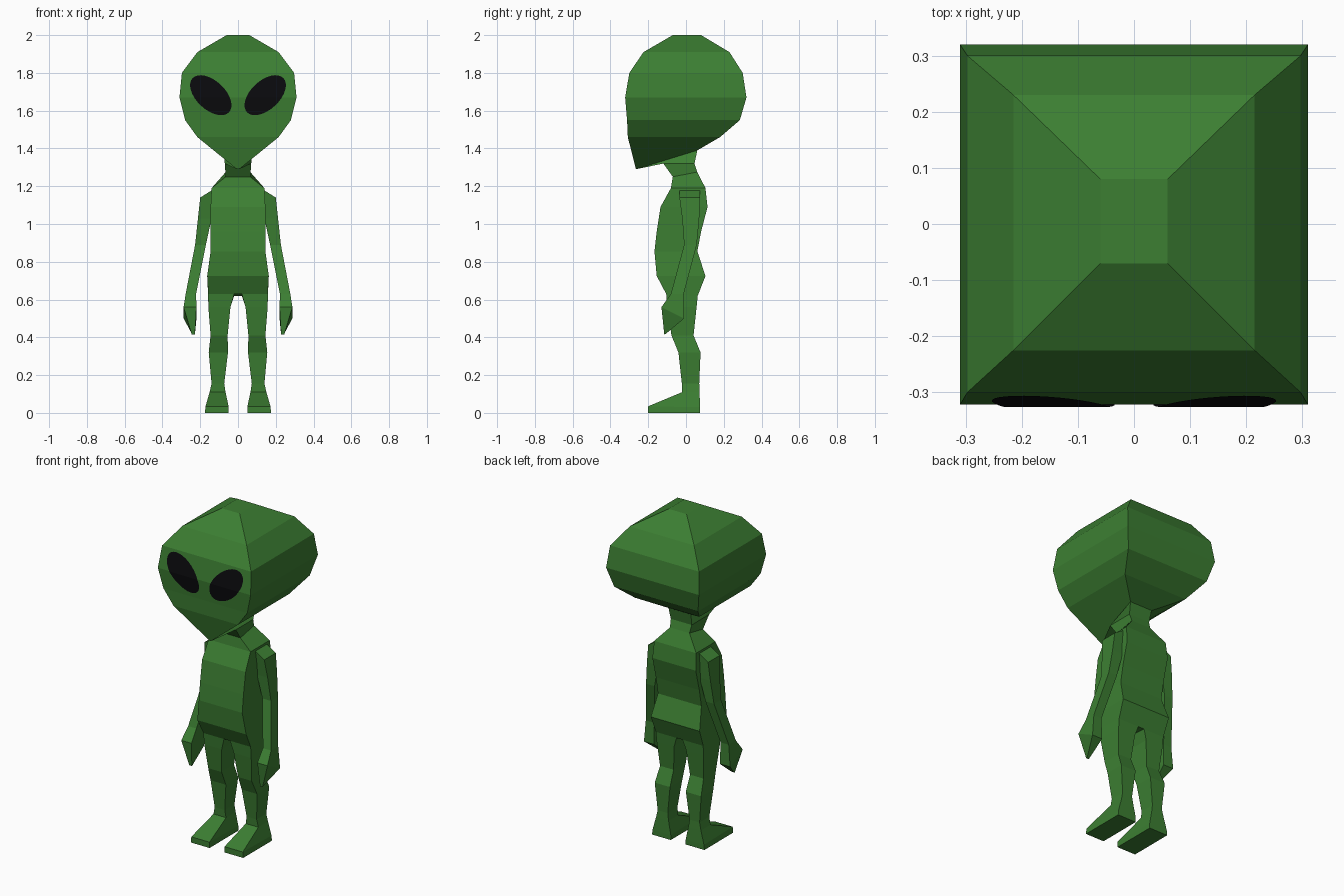
import bpy, bmesh, math
from mathutils import Vector, Matrix

if "Cube" in bpy.data.objects:
    bpy.data.objects.remove(bpy.data.objects["Cube"])


def material(name, rgb):
    m = bpy.data.materials.new(name)
    m.diffuse_color = (*rgb, 1)
    m.use_nodes = True
    m.node_tree.nodes["Principled BSDF"].inputs["Base Color"].default_value = m.diffuse_color
    return m


GREEN = material("skin green", (0.045, 0.21, 0.032))
BLACK = material("eye black", (0.003, 0.003, 0.004))


def finish(name, bm, mat):
    mesh = bpy.data.meshes.new(name)
    bm.to_mesh(mesh)
    bm.free()
    mesh.materials.append(mat)
    obj = bpy.data.objects.new(name, mesh)
    bpy.context.collection.objects.link(obj)
    return obj


def ring(x0, x1, yf, yb, zf, zb, tilt=0, taper=1):
    """Four corners; tilt lowers the x1 side, taper narrows the front edge."""
    mid, half = (x0 + x1) / 2, (x1 - x0) / 2 * taper
    return [Vector((mid - half, yf, zf)), Vector((mid + half, yf, zf + tilt)),
            Vector((x1, yb, zb + tilt)), Vector((x0, yb, zb))]


def loft(name, rings, cap_start=False, cap_end=False, side=1):
    """Join four-cornered rings; side=-1 gives the mirrored limb."""
    bm = bmesh.new()
    loops = [[bm.verts.new((p.x * side, p.y, p.z)) for p in r] for r in rings]
    for a, b in zip(loops, loops[1:]):
        for i in range(4):
            j = (i + 1) % 4
            bm.faces.new((a[i], b[i], b[j], a[j]))
    if cap_start:
        bm.faces.new(loops[0])
    if cap_end:
        bm.faces.new(loops[-1][::-1])
    if side < 0:
        bmesh.ops.reverse_faces(bm, faces=bm.faces[:])
    return finish(name, bm, GREEN)


# Head: half width, front y, back y, height
HEAD = [(0.06, -0.07, 0.08, 2.0), (0.215, -0.225, 0.23, 1.91),
        (0.297, -0.30, 0.30, 1.80), (0.31, -0.322, 0.32, 1.67),
        (0.28, -0.312, 0.285, 1.55), (0.215, -0.308, 0.18, 1.46)]
neck_top = ring(-0.07, 0.07, -0.12, 0.045, 1.32, 1.32)
chin = ring(-0.075, 0.075, -0.265, 0.06, 1.29, 1.39, 0, 0.08)
loft("head", [ring(-w, w, f, b, z, z) for w, f, b, z in HEAD] + [chin, neck_top],
     cap_start=True)

# Neck and torso: half width, front y, back y, front z, back z
TORSO = [(0.065, -0.07, 0.06, 1.25, 1.275), (0.14, -0.08, 0.103, 1.19, 1.19),
         (0.145, -0.135, 0.114, 1.09, 1.09), (0.145, -0.155, 0.08, 0.96, 0.96),
         (0.145, -0.167, 0.06, 0.855, 0.855), (0.163, -0.155, 0.103, 0.725, 0.725),
         (0.158, -0.105, 0.062, 0.63, 0.62)]
loft("torso", [neck_top] + [ring(-w, w, f, b, zf, zb) for w, f, b, zf, zb in TORSO],
     cap_end=True)

# Limbs: inner x, outer x, front y, back y, front z, back z, tilt
ARM = [(0.12, 0.20, -0.035, 0.075, 1.19, 1.19, -0.05),
       (0.14, 0.212, -0.02, 0.07, 1.03, 1.03),
       (0.17, 0.227, -0.01, 0.057, 0.89, 0.89),
       (0.222, 0.277, -0.08, -0.012, 0.63, 0.63)]
HAND = [ARM[-1], (0.22, 0.288, -0.13, -0.01, 0.56, 0.50),
        (0.228, 0.245, -0.115, -0.105, 0.415, 0.42)]
LEG = [(0.02, 0.158, -0.105, 0.062, 0.63, 0.62),
       (0.04, 0.157, -0.098, 0.056, 0.56, 0.56),
       (0.055, 0.145, -0.077, 0.04, 0.41, 0.41),
       (0.053, 0.155, -0.04, 0.077, 0.32, 0.32),
       (0.073, 0.14, -0.022, 0.07, 0.155, 0.155)]
FOOT = [LEG[-1], (0.066, 0.15, -0.02, 0.072, 0.11, 0.11),
        (0.05, 0.172, -0.20, 0.074, 0.035, 0.03),
        (0.05, 0.175, -0.20, 0.074, 0.0, 0.0)]


def eye(name, side):
    """Thin tilted oval that follows the front of the head."""
    bm = bmesh.new()
    bmesh.ops.create_circle(bm, cap_ends=True, segments=32, radius=1)
    shape = (Matrix.Translation((0.144 * side, 0, 1.682))
             @ Matrix.Rotation(-math.radians(43) * side, 4, "Y")
             @ Matrix.Rotation(math.pi / 2, 4, "X")
             @ Matrix.Diagonal((0.132, 0.076, 1, 1)))
    bmesh.ops.transform(bm, matrix=shape, verts=bm.verts)
    bmesh.ops.bisect_plane(bm, geom=bm.verts[:] + bm.edges[:] + bm.faces[:],
                           plane_co=(0, 0, 1.67), plane_no=(0, 0, 1))
    for v in bm.verts:
        for (_, fa, _, za), (_, fb, _, zb) in zip(HEAD, HEAD[1:]):
            if zb <= v.co.z <= za:
                v.co.y = fb + (fa - fb) * (v.co.z - zb) / (za - zb) - 0.004
                break
    for f in bm.faces:
        f.normal_update()
        if f.normal.y > 0:
            f.normal_flip()
    finish(name, bm, BLACK)


for label, side in (("left", 1), ("right", -1)):
    loft(label + "_arm", [ring(*r) for r in ARM], cap_start=True, side=side)
    loft(label + "_hand", [ring(*r) for r in HAND], cap_end=True, side=side)
    loft(label + "_leg", [ring(*r) for r in LEG], side=side)
    loft(label + "_foot", [ring(*r) for r in FOOT], cap_end=True, side=side)
    eye(label + "_eye", side)
